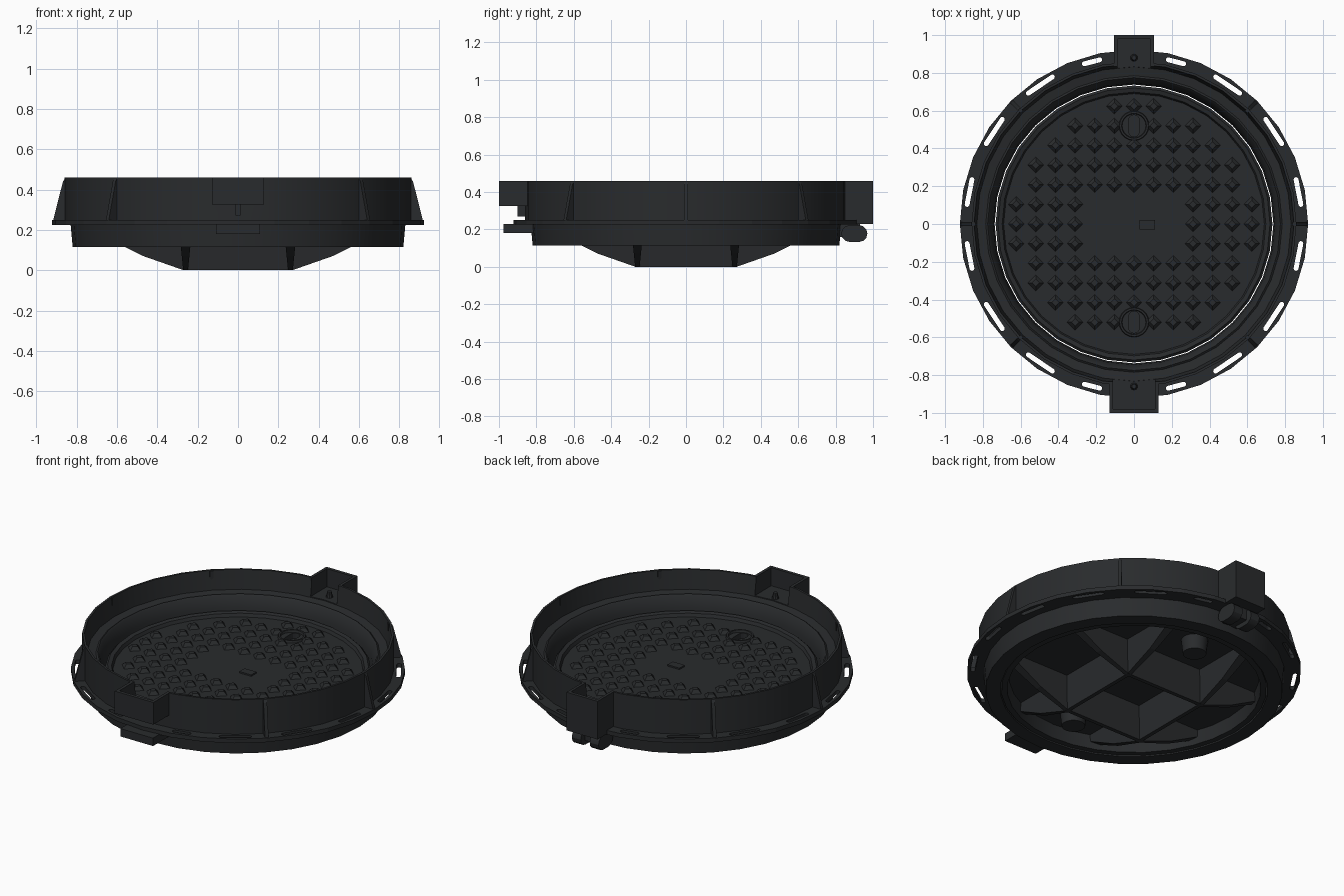
import bpy, bmesh, math
from mathutils import Matrix, Vector

if "Cube" in bpy.data.objects:
    bpy.data.objects.remove(bpy.data.objects["Cube"])

iron = bpy.data.materials.new("cast_iron")
iron.diffuse_color = (0.022, 0.024, 0.026, 1)
iron.use_nodes = True
iron.node_tree.nodes["Principled BSDF"].inputs["Base Color"].default_value = iron.diffuse_color
SEG = 32


def finish(bm, name, smooth=False):
    bmesh.ops.remove_doubles(bm, verts=bm.verts, dist=1e-5)
    bmesh.ops.recalc_face_normals(bm, faces=bm.faces)
    me = bpy.data.meshes.new(name)
    bm.to_mesh(me)
    bm.free()
    ob = bpy.data.objects.new(name, me)
    bpy.context.collection.objects.link(ob)
    me.materials.append(iron)
    if smooth:
        select(ob)
        bpy.ops.object.shade_smooth_by_angle(angle=math.radians(30))
    return ob


def select(ob):
    bpy.ops.object.select_all(action='DESELECT')
    ob.select_set(True)
    bpy.context.view_layer.objects.active = ob


def revolve(bm, profile, closed=True):
    pts = profile + profile[:1] if closed else profile
    rings = [[bm.verts.new((r * math.cos(2 * math.pi * i / SEG),
                            r * math.sin(2 * math.pi * i / SEG), z)) for i in range(SEG)]
             if r > 0 else [bm.verts.new((0, 0, z))] * SEG for r, z in pts]
    for a, b in zip(rings, rings[1:]):
        for i in range(SEG):
            j = (i + 1) % SEG
            quad = list(dict.fromkeys((a[i], a[j], b[j], b[i])))
            bm.faces.new(quad)


def loft(bm, side_a, side_b):
    a = [bm.verts.new(p) for p in side_a]
    b = [bm.verts.new(p) for p in side_b]
    bm.faces.new(a)
    bm.faces.new(b[::-1])
    for i in range(len(a)):
        j = (i + 1) % len(a)
        bm.faces.new((a[i], b[i], b[j], a[j]))


def box(bm, x0, x1, y0, y1, z0, z1):
    base = [(x0, y0), (x1, y0), (x1, y1), (x0, y1)]
    loft(bm, [(x, y, z0) for x, y in base], [(x, y, z1) for x, y in base])


def cylinder(bm, x, y, z0, z1, r0, r1, n=16):
    bmesh.ops.create_cone(bm, cap_ends=True, segments=n, radius1=r0, radius2=r1, depth=z1 - z0,
                          matrix=Matrix.Translation((x, y, (z0 + z1) / 2)))


def capsule(length, radius, n=6):
    out = []
    for side in (1, -1):
        for k in range(n + 1):
            a = -math.pi / 2 + math.pi * k / n
            out.append((side * (length / 2 - radius + radius * math.cos(a)),
                        side * radius * math.sin(a)))
    return out


def cut(ob, bm):
    cutter = finish(bm, "cutter")
    cutter.hide_render = True
    mod = ob.modifiers.new("cut", 'BOOLEAN')
    mod.operation, mod.solver, mod.object = 'DIFFERENCE', 'EXACT', cutter
    select(ob)
    bpy.ops.object.modifier_apply(modifier=mod.name)
    bpy.data.objects.remove(cutter)


def box_pockets():
    bm = bmesh.new()
    box(bm, -0.112, 0.112, -0.98, -0.79, 0.35, 0.6)
    box(bm, -0.088, 0.088, 0.79, 0.98, 0.35, 0.6)
    return bm


# Frame: outer wall, inner ledge and lower skirt
bm = bmesh.new()
revolve(bm, [(0.82, 0.115), (0.83, 0.225), (0.86, 0.235), (0.86, 0.46), (0.847, 0.46),
             (0.832, 0.345), (0.785, 0.337), (0.775, 0.345), (0.765, 0.335),
             (0.745, 0.275), (0.738, 0.2), (0.738, 0.115)])
frame = finish(bm, "frame_ring", True)
cut(frame, box_pockets())

# Flange with long anchor slots
bm = bmesh.new()
revolve(bm, [(0.825, 0.225), (0.922, 0.225), (0.922, 0.25), (0.825, 0.25)])
flange = finish(bm, "flange")
bm = bmesh.new()
for base, length in ((11, 0.16), (33.5, 0.18), (56, 0.18), (75.5, 0.11)):
    for deg in (base, 180 - base, 180 + base, -base):
        a = math.radians(deg)
        m = Matrix.Rotation(a, 4, 'Z') @ Matrix.Translation((0.887, 0, 0))
        pts = capsule(length, 0.013)
        loft(bm, [m @ Vector((v, u, 0.1)) for u, v in pts],
             [m @ Vector((v, u, 0.4)) for u, v in pts])
cut(flange, bm)

# Gusset ribs around the wall
bm = bmesh.new()
for k in (0, 1, 3, 4, 5, 7):
    m = Matrix.Rotation(k * math.pi / 4, 4, 'Z')
    prof = [(0.84, 0.24), (0.918, 0.24), (0.912, 0.265), (0.868, 0.44), (0.856, 0.458), (0.84, 0.458)]
    loft(bm, [m @ Vector((r, -0.01, z)) for r, z in prof],
         [m @ Vector((r, 0.01, z)) for r, z in prof])
finish(bm, "gusset_ribs")

# Open hinge and lock boxes
bm = bmesh.new()
box(bm, -0.13, 0.13, -1.0, -0.835, 0.325, 0.46)
front_box = finish(bm, "front_box")
cut(front_box, box_pockets())
bm = bmesh.new()
box(bm, -0.105, 0.105, 0.835, 1.0, 0.228, 0.46)
back_box = finish(bm, "back_box")
cut(back_box, box_pockets())

# Tabs, lug and bolts
bm = bmesh.new()
box(bm, -0.11, 0.11, -0.975, -0.80, 0.18, 0.228)
finish(bm, "front_tab")
bm = bmesh.new()
box(bm, -0.012, 0.012, -0.9, -0.85, 0.27, 0.33)
finish(bm, "front_lug")
bm = bmesh.new()
for y in (-0.86, 0.88):
    cylinder(bm, 0, y, 0.33, 0.385, 0.024, 0.012, 10)
finish(bm, "box_bolts", True)

# Rounded hinge knuckles under the back
bm = bmesh.new()
pts = [(0.9 + u, 0.178 + v) for u, v in capsule(0.14, 0.045)]
for x0, x1 in ((-0.09, -0.03), (0.03, 0.09)):
    loft(bm, [(x0, y, z) for y, z in pts], [(x1, y, z) for y, z in pts])
box(bm, -0.05, 0.05, 0.80, 0.93, 0.16, 0.228)
finish(bm, "hinge_knuckles", True)

# Lid plate with raised rim and hollow underside
bm = bmesh.new()
revolve(bm, [(0, 0.243), (0.69, 0.243), (0.698, 0.262), (0.72, 0.268), (0.733, 0.255),
             (0.733, 0.12), (0.70, 0.12), (0.69, 0.2), (0, 0.2)], closed=False)
lid = finish(bm, "lid", True)
bm = bmesh.new()
for y in (-0.52, 0.52):
    pts = capsule(0.115, 0.028)
    loft(bm, [(v, y + u, 0.21) for u, v in pts], [(v, y + u, 0.3) for u, v in pts])
cut(lid, bm)

# Raised rings around the lifting holes
bm = bmesh.new()
for y in (-0.52, 0.52):
    rings = []
    for r, z in ((0.08, 0.24), (0.076, 0.256), (0.066, 0.256), (0.062, 0.24)):
        rings.append([bm.verts.new((r * math.cos(i * math.pi / 10),
                                    y + r * math.sin(i * math.pi / 10), z)) for i in range(20)])
    for a, b in zip(rings, rings[1:] + rings[:1]):
        for i in range(20):
            j = (i + 1) % 20
            bm.faces.new((a[i], a[j], b[j], b[i]))
finish(bm, "lifting_hole_rings")

# Diamond tread studs
bm = bmesh.new()
STEP = 0.104
for i in range(-6, 7):
    for j in range(-6, 7):
        x, y = i * STEP, j * STEP
        if (math.hypot(x, y) > 0.655 or (abs(x) < 0.25 and abs(y) < 0.13)
                or math.hypot(x, abs(y) - 0.52) < 0.1 or (y < -0.6 and abs(x) < 0.3)):
            continue
        cylinder(bm, x, y, 0.24, 0.264, 0.045, 0.02, 4)
finish(bm, "tread_studs")

# Plain plate at the lid centre
bm = bmesh.new()
box(bm, 0.03, 0.11, -0.03, 0.02, 0.24, 0.252)
finish(bm, "centre_plate")

# Crossing stiffener ribs under the lid, with draft
half = [(0.27, 0), (0.47, 0.07), (0.65, 0.16), (0.65, 0.21)]
prof = half + [(-t, z) for t, z in reversed(half)]
for name, swap in (("lengthwise_rib", False), ("crosswise_rib", True)):
    for s in (-0.26, 0.26):
        bm = bmesh.new()
        sides = []
        for d in (-1, 1):
            row = [(s + d * (0.012 + 0.1 * z), t, z) for t, z in prof]
            sides.append([(y, x, z) for x, y, z in row] if swap else row)
        loft(bm, *sides)
        finish(bm, name)

# Pocket bosses under the lifting holes
bm = bmesh.new()
for y in (-0.52, 0.52):
    cylinder(bm, 0, y, 0.115, 0.205, 0.065, 0.075, 20)
finish(bm, "pocket_bosses", True)
